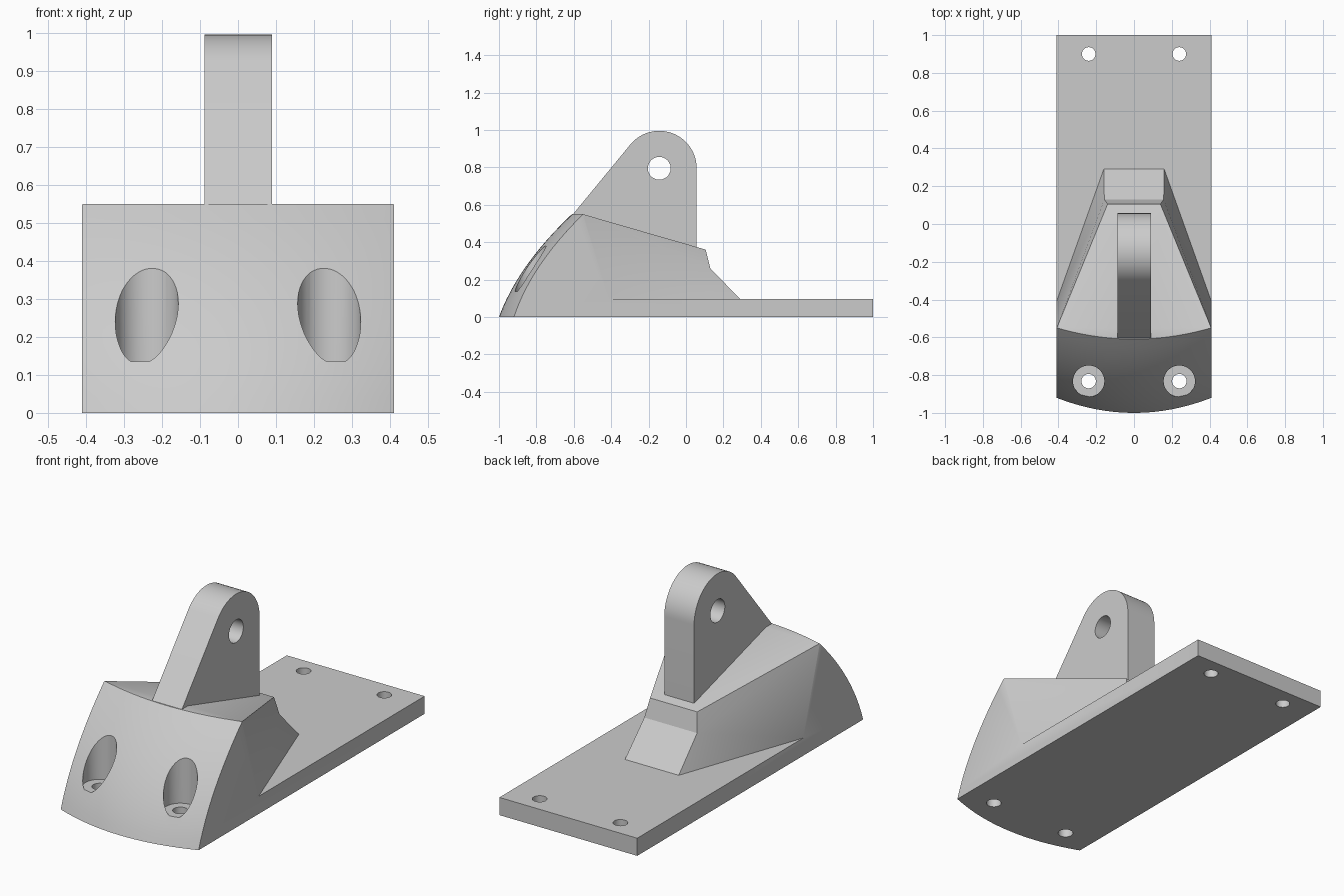
import bpy
import bmesh
from math import cos, sin, radians
from mathutils import Matrix

cube = bpy.data.objects.get("Cube")
if cube:
    bpy.data.objects.remove(cube, do_unlink=True)

grey = bpy.data.materials.new("plain grey")
grey.use_nodes = True
grey.diffuse_color = (0.6, 0.6, 0.6, 1)
grey.node_tree.nodes["Principled BSDF"].inputs["Base Color"].default_value = (0.6, 0.6, 0.6, 1)


def finish(name, bm):
    bmesh.ops.recalc_face_normals(bm, faces=bm.faces)
    mesh = bpy.data.meshes.new(name)
    bm.to_mesh(mesh)
    bm.free()
    mesh.materials.append(grey)
    obj = bpy.data.objects.new(name, mesh)
    bpy.context.collection.objects.link(obj)
    return obj


def cylinder(name, radius, length, centre, axis="Z"):
    turn = Matrix.Rotation(radians(90), 4, "Y") if axis == "X" else Matrix()
    bm = bmesh.new()
    bmesh.ops.create_cone(bm, cap_ends=True, segments=48, radius1=radius, radius2=radius,
                          depth=length, matrix=Matrix.Translation(centre) @ turn)
    return finish(name, bm)


def combine(target, tool, operation):
    tool.hide_render = True
    mod = target.modifiers.new(operation, "BOOLEAN")
    mod.operation = operation
    mod.solver = "EXACT"
    mod.object = tool
    bpy.context.view_layer.objects.active = target
    bpy.ops.object.modifier_apply(modifier=mod.name)
    bpy.data.objects.remove(tool, do_unlink=True)


# Base plate and tapered body in one closed shape, mirrored across x
HALF, PLATE, TOP = 0.41, 0.095, 0.55
outline = {
    "front_low": (HALF, -1.1, 0), "front_high": (HALF, -1.1, TOP),
    "shoulder": (HALF, -0.553, TOP), "neck": (0.14, 0.105, 0.36),
    "bend": (0.157, 0.13, 0.26), "toe": (0.16, 0.29, PLATE),
    "side": (HALF, -0.41, PLATE), "rear_high": (HALF, 1, PLATE),
    "rear_low": (HALF, 1, 0),
}
bm = bmesh.new()
sides = [{k: bm.verts.new((s * x, y, z)) for k, (x, y, z) in outline.items()} for s in (1, -1)]
for v in sides:
    for names in ("front_low front_high shoulder side rear_high rear_low",
                  "shoulder neck bend", "shoulder bend side", "side bend toe"):
        bm.faces.new([v[n] for n in names.split()])
left, right = sides
for a, b in (("front_low", "front_high"), ("front_high", "shoulder"), ("shoulder", "neck"),
             ("neck", "bend"), ("bend", "toe"), ("rear_high", "rear_low"),
             ("rear_low", "front_low")):
    bm.faces.new([left[a], left[b], right[b], right[a]])
bm.faces.new([left[n] for n in ("rear_high", "side", "toe")]
             + [right[n] for n in ("toe", "side", "rear_high")])
bracket = finish("mounting_bracket", bm)

# Curved, leaning front face
COLS, ROWS = 24, 14
bm = bmesh.new()
grid = []
for j in range(ROWS + 1):
    z = -0.05 + 0.65 * j / ROWS
    row = []
    for i in range(COLS + 1):
        x = -0.48 + 0.96 * i / COLS
        bow = (0.08 - 0.036 * z) * (x / HALF) ** 2
        row.append(bm.verts.new((x, -1 + 0.364 * z + 0.628 * z * z + bow, z)))
    grid.append(row)
for j in range(ROWS):
    for i in range(COLS):
        bm.faces.new((grid[j][i], grid[j][i + 1], grid[j + 1][i + 1], grid[j + 1][i]))
back = [bm.verts.new((x, 1.2, z)) for x, z in ((-0.48, -0.05), (0.48, -0.05), (0.48, 0.6), (-0.48, 0.6))]
bm.faces.new(back)
bm.faces.new(grid[0] + [back[1], back[0]])
bm.faces.new(grid[-1] + [back[2], back[3]])
bm.faces.new([r[0] for r in grid] + [back[3], back[0]])
bm.faces.new([r[-1] for r in grid] + [back[2], back[1]])
combine(bracket, finish("front_shape", bm), "INTERSECT")

# Upright lug with rounded top
LUG_Y, LUG_Z, LUG_R = -0.143, 0.795, 0.2
profile = [(LUG_Y + LUG_R * cos(radians(140 * i / 28)), LUG_Z + LUG_R * sin(radians(140 * i / 28)))
           for i in range(29)]
profile += [(-0.62, 0.53), (-0.5, 0.4), (LUG_Y + LUG_R, 0.3)]
bm = bmesh.new()
face = bm.faces.new([bm.verts.new((-0.088, y, z)) for y, z in profile])
extruded = bmesh.ops.extrude_face_region(bm, geom=[face])["geom"]
bmesh.ops.translate(bm, vec=(0.177, 0, 0),
                    verts=[g for g in extruded if isinstance(g, bmesh.types.BMVert)])
combine(bracket, finish("lug", bm), "UNION")

# Pin hole, screw holes and front counterbores
combine(bracket, cylinder("pin_hole", 0.061, 0.6, (0, LUG_Y, LUG_Z), "X"), "DIFFERENCE")
for x in (-0.24, 0.24):
    combine(bracket, cylinder("rear_hole", 0.036, 0.6, (x, 0.9, 0)), "DIFFERENCE")
    combine(bracket, cylinder("counterbore", 0.083, 0.8, (x, -0.832, 0.535)), "DIFFERENCE")
    combine(bracket, cylinder("front_hole", 0.038, 0.6, (x, -0.832, 0)), "DIFFERENCE")

# Smooth curves, crisp edges
bpy.ops.object.select_all(action="DESELECT")
bracket.select_set(True)
bpy.context.view_layer.objects.active = bracket
bpy.ops.object.shade_smooth_by_angle(angle=radians(25))
